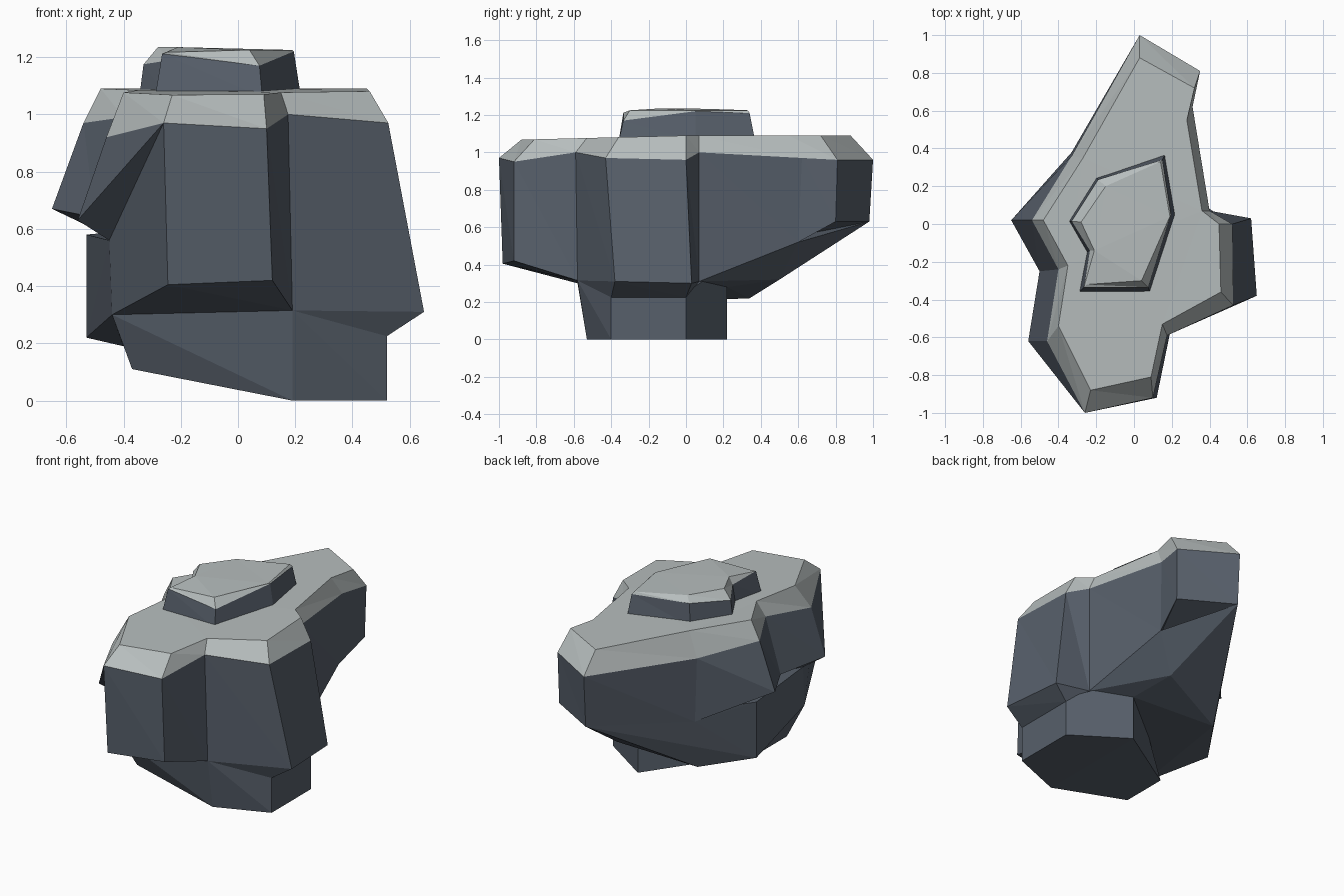
import bpy, bmesh

if "Cube" in bpy.data.objects:
    bpy.data.objects.remove(bpy.data.objects["Cube"])


def material(name, rgb):
    m = bpy.data.materials.new(name)
    m.diffuse_color = (*rgb, 1)
    m.use_nodes = True
    m.node_tree.nodes["Principled BSDF"].inputs["Base Color"].default_value = m.diffuse_color
    return m


SLATE = material("dark slate", (0.095, 0.115, 0.145))
PALE = material("pale stone", (0.47, 0.51, 0.51))


def finish(name, bm):
    bmesh.ops.recalc_face_normals(bm, faces=bm.faces)
    me = bpy.data.meshes.new(name)
    bm.to_mesh(me)
    bm.free()
    me.materials.append(SLATE)
    me.materials.append(PALE)
    ob = bpy.data.objects.new(name, me)
    bpy.context.collection.objects.link(ob)
    return ob


def stone(name, top, rim, low, centre):
    """Faceted block: pale cap and bevel, dark walls, underside fanned to a centre."""
    bm = bmesh.new()
    rings = [[bm.verts.new(p) for p in ring] for ring in (top, rim, low)]
    c = bm.verts.new(centre)
    n = len(top)
    for i in range(n):
        j = (i + 1) % n
        for upper, lower, mat in ((rings[0], rings[1], 1), (rings[1], rings[2], 0)):
            bm.faces.new((upper[i], upper[j], lower[i])).material_index = mat
            bm.faces.new((upper[j], lower[j], lower[i])).material_index = mat
        bm.faces.new((rings[2][i], rings[2][j], c))
    cap = bm.faces.new(rings[0])
    cap.material_index = 1
    bmesh.ops.triangulate(bm, faces=[cap])
    bmesh.ops.remove_doubles(bm, verts=bm.verts, dist=0.001)
    bmesh.ops.dissolve_degenerate(bm, edges=bm.edges, dist=0.0005)
    return finish(name, bm)


def chunk(name, points):
    """Convex dark rock lump around a few corner points."""
    bm = bmesh.new()
    for p in points:
        bm.verts.new(p)
    res = bmesh.ops.convex_hull(bm, input=bm.verts)
    junk = {v for v in res["geom_interior"] + res["geom_unused"]
            if isinstance(v, bmesh.types.BMVert)}
    bmesh.ops.delete(bm, geom=list(junk), context="VERTS")
    return finish(name, bm)


# Main slab outline: bevel edge, cap edge and lower edge, clockwise from the back
rim = [(.03, 1, .96), (.35, .81, .96), (.31, .62, .97), (.40, .07, 1), (.52, 0, .96),
       (.525, -.43, .97), (.175, -.59, 1), (.10, -.92, .95), (-.26, -1, .97),
       (-.46, -.62, .92), (-.40, -.24, .99), (-.54, .02, .97), (-.33, .36, .93)]
cap = [(.03, .88), (.32, .72), (.28, .55), (.36, .07), (.45, 0), (.46, -.36), (.15, -.53),
       (.09, -.81), (-.23, -.88), (-.40, -.54), (-.35, -.22), (-.48, .02), (-.27, .35)]
low = [(.03, .98, .63), (.345, .80, .63), (.30, .60, .52), (.40, .07, .31), (.62, .03, .30),
       (.65, -.38, .31), (.19, -.58, .315), (.12, -.92, .42), (-.245, -.98, .405),
       (-.56, -.62, .63), (-.50, -.25, .64), (-.65, .02, .67), (-.33, .38, .53)]
cap = [(x, y, 1.09 + .025 * min(0, y)) for x, y in cap]

# Notch at the front left: the wall fans out from one bevel corner
heel, notch = (-.44, -.58, .30), (-.45, -.55, .56)
order = list(range(9)) + [8, 8, 8] + list(range(9, 13))
walls = low[:9] + [heel, notch, low[9]] + low[9:]
stone("main_slab", [cap[i] for i in order], [rim[i] for i in order], walls, (0, -.1, .36))

# Raised cap stone on top
knob_top = [(.14, .33, 1.225), (.19, .04, 1.225), (.04, -.30, 1.225), (-.25, -.32, 1.217),
            (-.21, -.14, 1.235), (-.28, .01, 1.235), (-.15, .20, 1.23)]
knob_rim = [(.15, .34, 1.21), (.195, .05, 1.22), (.075, -.335, 1.17), (-.265, -.335, 1.212),
            (-.235, -.14, 1.19), (-.33, .015, 1.175), (-.19, .235, 1.2)]
knob_low = [(.165, .37, 1.06), (.22, .05, 1.06), (.085, -.36, 1.06), (-.29, -.36, 1.06),
            (-.25, -.15, 1.06), (-.345, .015, 1.06), (-.20, .245, 1.06)]
stone("cap_stone", knob_top, knob_rim, knob_low, (-.05, 0, 1.06))

# Foot the rock stands on
chunk("foot", [(.52, 0, 0), (.52, -.40, 0), (.19, -.53, 0), (-.37, -.5, .11), (-.37, -.2, .11),
               (.19, .22, 0), (.52, 0, .25), (.52, -.40, .25), (.19, .22, .4), low[6], heel])

# Sloping undersides joining the foot to the slab
chunk("side_ledge", low[3:7] + [(.52, 0, .225), (.52, -.40, .225)])
chunk("front_ledge", low[6:9] + [heel, (-.2, -.6, .45)])
chunk("rear_belly", [low[0], low[2], low[3], low[12], (.14, .50, .32), (.19, .22, .28),
                     (-.32, .34, .22), (-.53, .04, .22), (-.53, .04, .58),
                     (-.40, -.37, .19), heel, notch])
